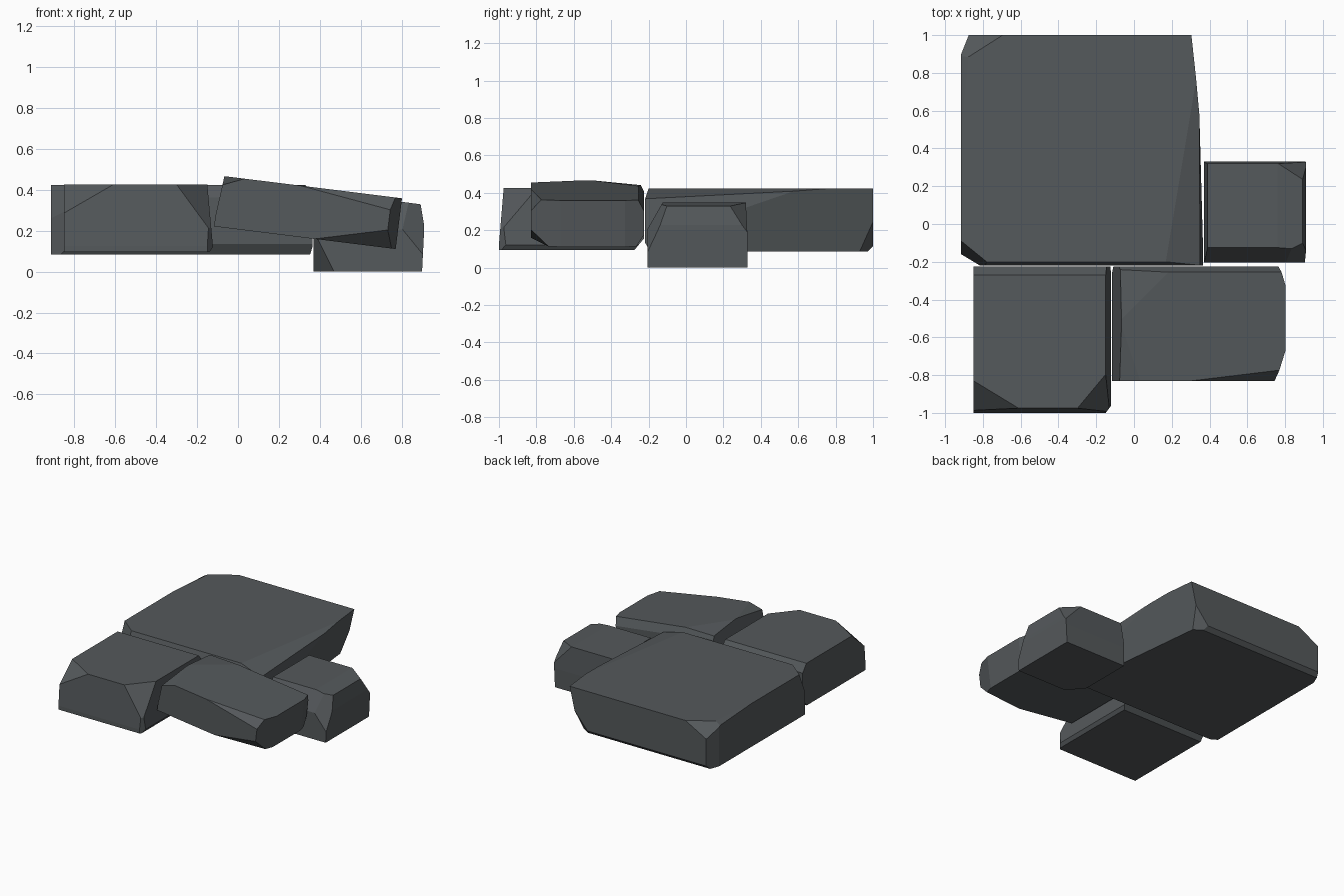
import bpy, bmesh, math
from mathutils import Vector, Matrix

if "Cube" in bpy.data.objects:
    bpy.data.objects.remove(bpy.data.objects["Cube"])

stone = bpy.data.materials.new("dark slate grey")
stone.diffuse_color = (0.09, 0.1, 0.106, 1)
stone.use_nodes = True
stone.node_tree.nodes["Principled BSDF"].inputs["Base Color"].default_value = stone.diffuse_color


def slab(name, lo, hi, chips, tilt=0.0):
    """Box from lo to hi; each chip = (corner signs, cut distances along x, y, z).
    A sign of 0 makes the cut run along that axis (an edge bevel)."""
    lo, hi = Vector(lo), Vector(hi)
    mid, half = (lo + hi) / 2, (hi - lo) / 2
    bm = bmesh.new()
    bmesh.ops.create_cube(bm, size=2)
    bmesh.ops.scale(bm, vec=half, verts=bm.verts)
    for signs, dist in chips:
        n = Vector([s / d if s else 0 for s, d in zip(signs, dist)])
        corner = Vector([s * h for s, h in zip(signs, half)])
        co = corner - n / n.length_squared
        bmesh.ops.bisect_plane(bm, geom=bm.verts[:] + bm.edges[:] + bm.faces[:],
                               plane_co=co, plane_no=n, clear_outer=True)
        rim = [e for e in bm.edges if e.is_boundary]
        if rim:
            bmesh.ops.holes_fill(bm, edges=rim, sides=0)
    bmesh.ops.recalc_face_normals(bm, faces=bm.faces)
    bm.transform(Matrix.Translation(mid) @ Matrix.Rotation(math.radians(tilt), 4, 'Y'))
    me = bpy.data.meshes.new(name)
    bm.to_mesh(me)
    bm.free()
    me.materials.append(stone)
    bpy.context.collection.objects.link(bpy.data.objects.new(name, me))


# Large rear slab
slab("large_slab", (-0.915, -0.22, 0.085), (0.365, 1.0, 0.423), [
    ((1, 0, 1), (0.02, 1, 0.25)),
    ((1, -1, 1), (0.2, 1.2, 0.06)),
    ((0, -1, 1), (1, 0.02, 0.06)),
    ((0, -1, -1), (1, 0.03, 0.05)),
    ((1, 1, -1), (0.14, 1.3, 0.6)),
    ((1, 1, -1), (0.24, 0.16, 0.28)),
    ((0, 1, -1), (1, 0.03, 0.03)),
    ((-1, 1, 0), (0.04, 0.1, 1)),
    ((-1, 1, 1), (0.22, 0.14, 0.12)),
    ((-1, 1, 1), (0.05, 0.5, 0.03)),
    ((-1, -1, 0), (0.1, 0.06, 1)),
    ((-1, -1, 1), (0.16, 0.13, 0.3)),
])

# Front left slab
slab("front_left_slab", (-0.85, -1.0, 0.095), (-0.12, -0.225, 0.425), [
    ((1, 0, 1), (0.03, 1, 0.33)),
    ((0, 1, 1), (1, 0.045, 0.06)),
    ((0, 1, -1), (1, 0.05, 0.06)),
    ((0, -1, 1), (1, 0.025, 0.3)),
    ((1, -1, 1), (0.2, 0.24, 0.25)),
    ((-1, -1, 1), (0.28, 0.17, 0.15)),
    ((1, -1, 0), (0.03, 0.04, 1)),
    ((1, 0, -1), (0.02, 1, 0.03)),
])

# Front right slab, tipped down to the right
slab("tilted_slab", (-0.105, -0.83, 0.165), (0.79, -0.225, 0.415), [
    ((0, 1, 1), (1, 0.03, 0.06)),
    ((0, 1, -1), (1, 0.04, 0.06)),
    ((1, -1, 0), (0.05, 0.16, 1)),
    ((1, 1, 0), (0.03, 0.1, 1)),
    ((-1, -1, 1), (0.12, 0.35, 0.05)),
    ((-1, 0, 1), (0.02, 1, 0.2)),
    ((1, -1, 1), (0.5, 0.06, 0.07)),
    ((1, -1, -1), (0.4, 0.1, 0.1)),
    ((-1, 1, 1), (0.3, 0.3, 0.03)),
], tilt=7.1)

# Small right slab, standing lowest
slab("small_slab", (0.37, -0.205, 0.0), (0.91, 0.33, 0.347), [
    ((0, -1, 1), (1, 0.08, 0.14)),
    ((1, 0, 1), (0.15, 1, 0.02)),
    ((1, -1, 1), (0.22, 0.12, 0.27)),
    ((1, 1, 1), (0.16, 0.12, 0.16)),
    ((1, 0, 1), (0.02, 1, 0.12)),
    ((-1, -1, -1), (0.1, 0.12, 0.2)),
    ((-1, 0, 1), (0.02, 1, 0.15)),
    ((0, 1, 1), (1, 0.01, 0.2)),
    ((1, 0, -1), (0.01, 1, 0.2)),
])
